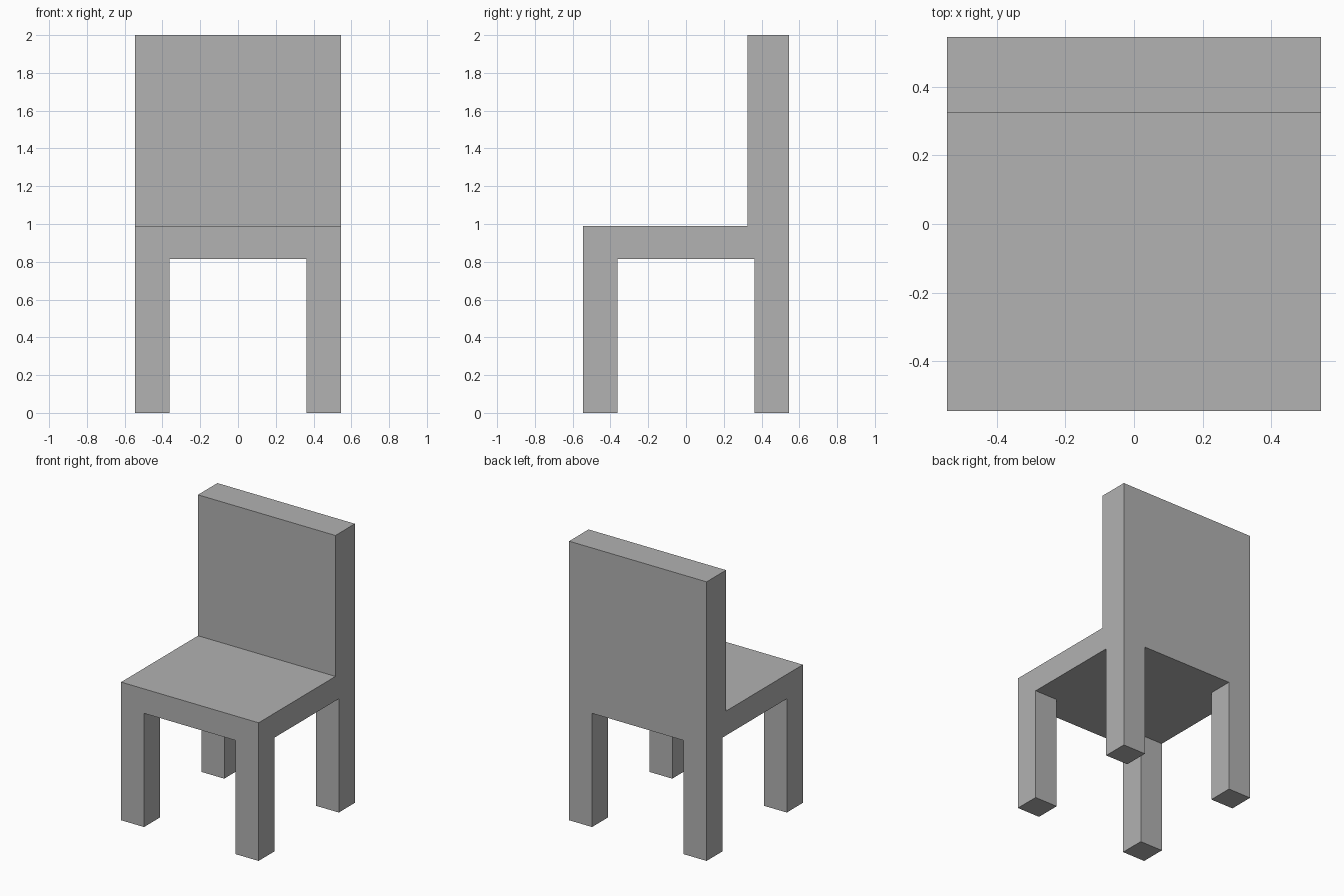
import bpy
import bmesh
from mathutils import Vector

default_cube = bpy.data.objects.get("Cube")
if default_cube:
    bpy.data.objects.remove(default_cube, do_unlink=True)

# Single plain grey for the whole chair
GREY = (0.445, 0.445, 0.445, 1.0)
grey = bpy.data.materials.new("plain_grey")
grey.use_nodes = True
grey.diffuse_color = GREY
grey.node_tree.nodes["Principled BSDF"].inputs["Base Color"].default_value = GREY

HALF = 0.545       # half of the square footprint
INNER = 0.363      # inner side of the legs
SEAT_BOTTOM = 0.815
SEAT_TOP = 0.99
BACK_FRONT = 0.325
TOP = 2.0


def box(name, low, high):
    """Flat-shaded box between two opposite corners."""
    low, high = Vector(low), Vector(high)
    centre, size = (low + high) / 2, high - low
    bm = bmesh.new()
    bmesh.ops.create_cube(bm, size=1)
    bmesh.ops.scale(bm, vec=size, verts=bm.verts)
    mesh = bpy.data.meshes.new(name)
    bm.to_mesh(mesh)
    bm.free()
    mesh.materials.append(grey)
    obj = bpy.data.objects.new(name, mesh)
    obj.location = centre
    bpy.context.collection.objects.link(obj)
    return obj


# Seat slab and the backrest standing on its rear edge
box("seat", (-HALF, -HALF, SEAT_BOTTOM), (HALF, HALF, SEAT_TOP))
box("backrest", (-HALF, BACK_FRONT, SEAT_TOP), (HALF, HALF, TOP))

# Four square legs, flush with the seat corners
spans = {-1: (-HALF, -INNER), 1: (INNER, HALF)}
for y_side, y_name in ((-1, "front"), (1, "back")):
    for x_side, x_name in ((-1, "right"), (1, "left")):
        (x0, x1), (y0, y1) = spans[x_side], spans[y_side]
        box(f"{y_name}_{x_name}_leg", (x0, y0, 0), (x1, y1, SEAT_BOTTOM))
